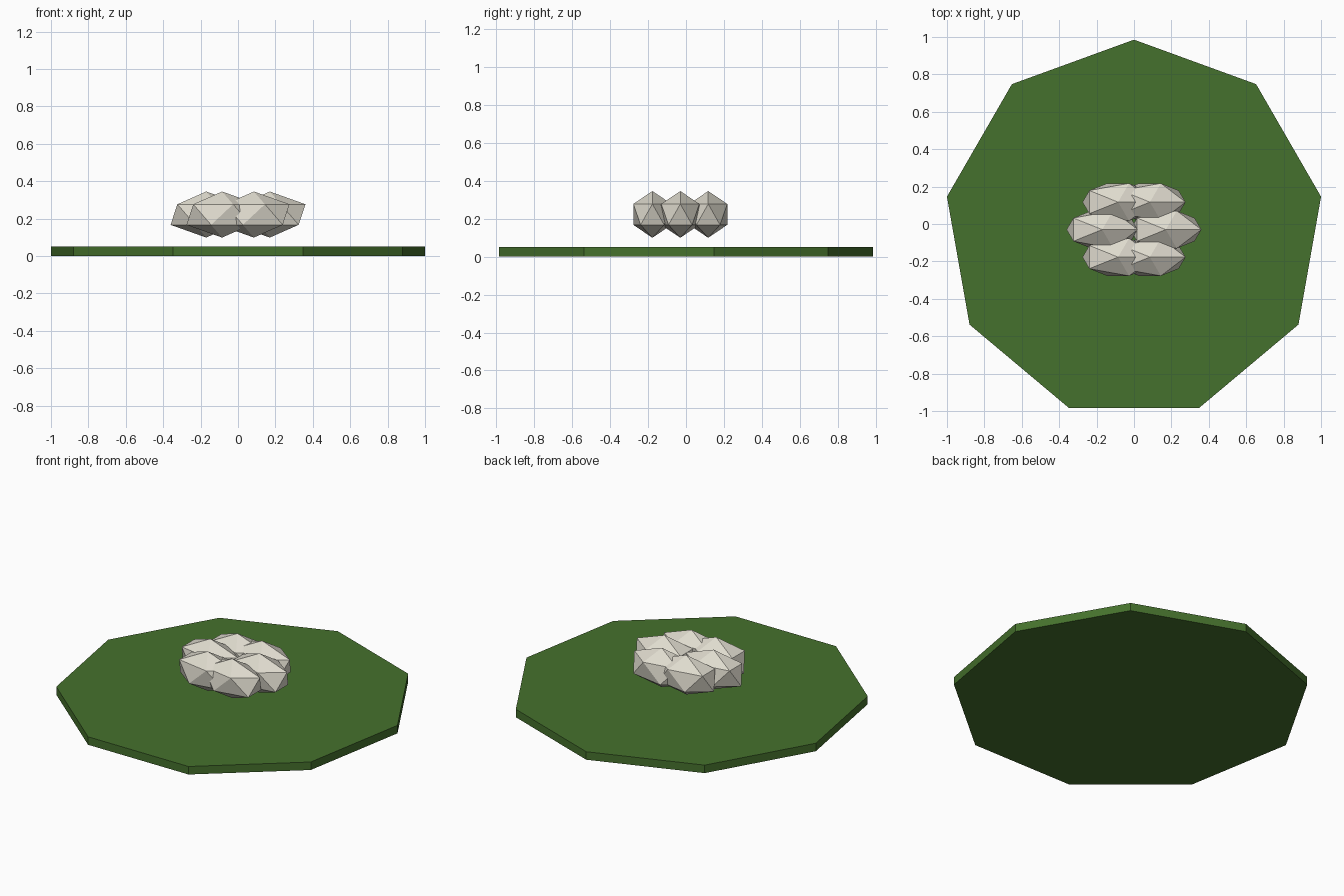
import bpy
import math

if "Cube" in bpy.data.objects:
    bpy.data.objects.remove(bpy.data.objects["Cube"])


def material(name, rgb):
    m = bpy.data.materials.new(name)
    m.diffuse_color = (*rgb, 1)
    m.use_nodes = True
    m.node_tree.nodes["Principled BSDF"].inputs["Base Color"].default_value = m.diffuse_color
    return m


GREEN = material("grass green", (0.06, 0.165, 0.026))
STONE = material("pale stone", (0.74, 0.71, 0.62))
CY = -0.03  # shared centre line of the base and stones

# Nine-sided ground slab with a corner pointing to the back
bpy.ops.mesh.primitive_cylinder_add(
    vertices=9, radius=1 / math.cos(math.radians(10)), depth=0.05,
    location=(0, CY, 0.025))
base = bpy.context.object
base.name = "ground_slab"
base.data.materials.append(GREEN)

# Three rows of paired faceted stones, the middle row spread wider
for row, (dy, x) in enumerate([(-0.147, 0.085), (0, 0.17), (0.147, 0.085)]):
    for side, label in ((-1, "left"), (1, "right")):
        bpy.ops.mesh.primitive_ico_sphere_add(
            subdivisions=1, radius=1, location=(side * x, CY + dy, 0.222))
        stone = bpy.context.object
        stone.name = f"stone_{label}_{row + 1}"
        stone.scale = (0.213, 0.118, 0.123)
        stone.data.materials.append(STONE)
